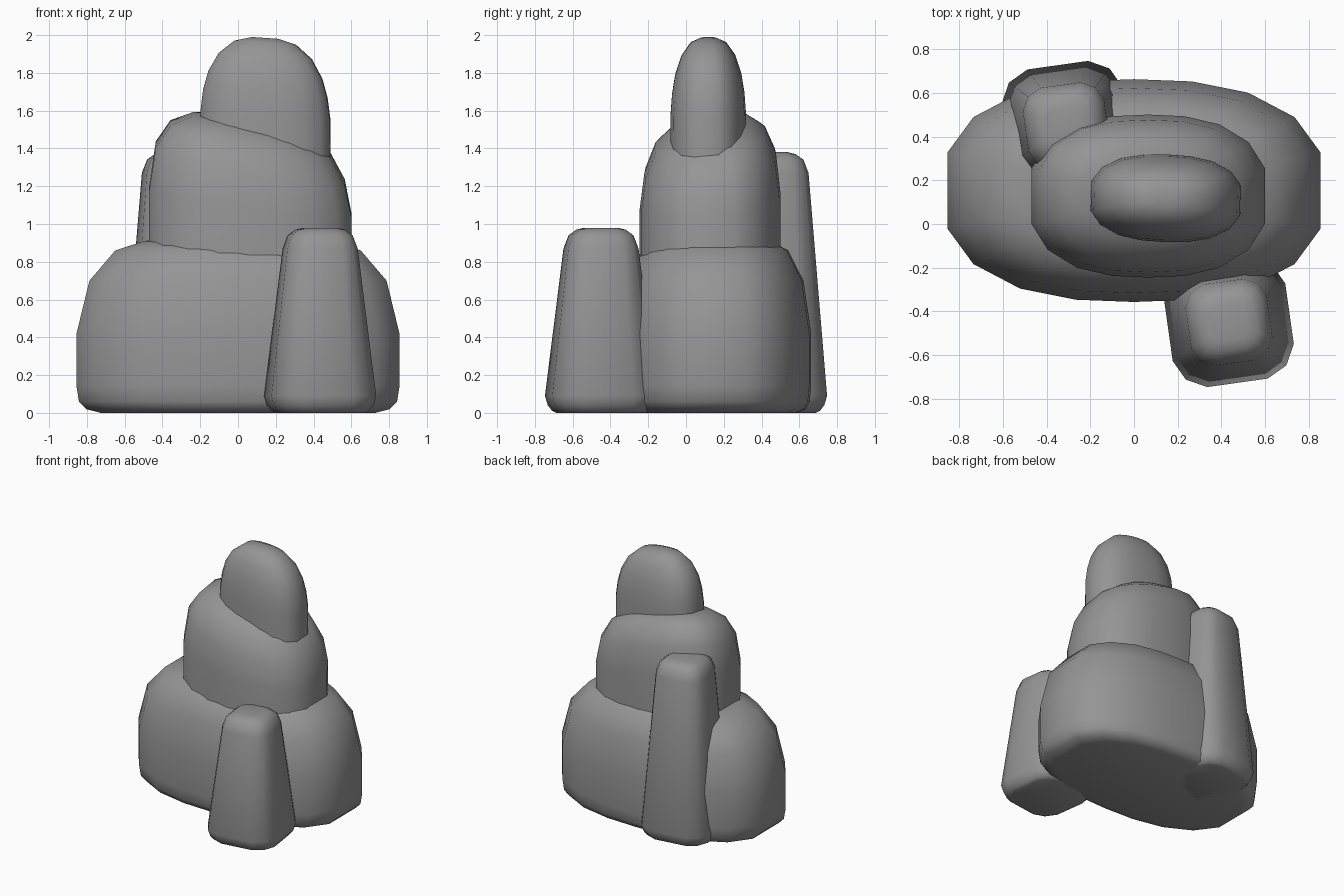
import bpy, bmesh
from math import radians, cos, sin

cube = bpy.data.objects.get("Cube")
if cube:
    bpy.data.objects.remove(cube, do_unlink=True)

stone = bpy.data.materials.new("grey stone")
stone.use_nodes = True
stone.diffuse_color = (0.3, 0.3, 0.3, 1)
stone.node_tree.nodes["Principled BSDF"].inputs["Base Color"].default_value = (0.3, 0.3, 0.3, 1)

# Outlines of one quadrant, from the +x side round to +y
BOULDER = [(1, .34), (.86, .66), (.61, .88), (.31, .98), (0, 1)]
PILLAR = [(1, .5), (.83, .83), (.5, 1)]


def full_outline(quad):
    """Mirror a quadrant into a closed outline, dropping shared points."""
    pts = []
    for sx, sy, flip in ((1, 1, 1), (-1, 1, -1), (-1, -1, 1), (1, -1, -1)):
        for x, y in quad[::flip]:
            p = (x * sx, y * sy)
            if p not in pts:
                pts.append(p)
    return pts


def rock(name, quad, centre, half, profile, turn=0, slope=(0, 0), level=None):
    """Loft an outline through (height, scale) rings; slope tilts rings above level."""
    bm = bmesh.new()
    c, s = cos(radians(turn)), sin(radians(turn))
    top = profile[-1][0]
    rings = []
    for z, k in profile:
        tilt = 0 if level is None else min(1, max(0, (z - level) / (top - level) * 2))
        ring = []
        for x, y in full_outline(quad):
            x, y = x * half[0] * k, y * half[1] * k
            x, y = x * c - y * s, x * s + y * c
            dz = tilt * (slope[0] * x + slope[1] * y)
            ring.append(bm.verts.new((centre[0] + x, centre[1] + y, z + dz)))
        rings.append(ring)
    n = len(rings[0])
    for a, b in zip(rings, rings[1:]):
        for i in range(n):
            j = (i + 1) % n
            bm.faces.new((a[i], a[j], b[j], b[i]))
    bm.faces.new(rings[0][::-1])
    bm.faces.new(rings[-1])
    bmesh.ops.recalc_face_normals(bm, faces=bm.faces[:])
    mesh = bpy.data.meshes.new(name)
    bm.to_mesh(mesh)
    bm.free()
    mesh.materials.append(stone)
    obj = bpy.data.objects.new(name, mesh)
    bpy.context.collection.objects.link(obj)
    bpy.ops.object.select_all(action="DESELECT")
    obj.select_set(True)
    bpy.context.view_layer.objects.active = obj
    bpy.ops.object.shade_smooth_by_angle(angle=radians(60))
    return obj


# Three stacked boulders
rock("base_boulder", BOULDER, (0, .153), (.855, .51),
     [(0, .85), (.02, .94), (.06, .985), (.14, 1), (.42, 1), (.7, .92),
      (.86, .76), (.91, .58), (.94, .3)])
rock("middle_boulder", BOULDER, (.065, .128), (.535, .373),
     [(.6, 1), (1.12, 1), (1.32, .935), (1.45, .79), (1.52, .57), (1.55, .3)],
     slope=(-.2, .15), level=.9)
rock("top_boulder", BOULDER, (.145, .118), (.345, .202),
     [(1.25, 1), (1.58, .99), (1.69, .95), (1.79, .87), (1.89, .71),
      (1.96, .47), (1.985, .2)], turn=-2, slope=(-.07, 0), level=1.3)

# Two tapered standing stones
for name, centre, height in (("front_pillar", (.435, -.45), .98),
                             ("back_pillar", (-.31, .45), 1.38)):
    rock(name, PILLAR, centre, (.28, .28),
         [(0, .8), (.01, .87), (.04, .95), (.09, 1), (height - .11, .67),
          (height - .04, .58), (height - .01, .44), (height, .3)], turn=8)
